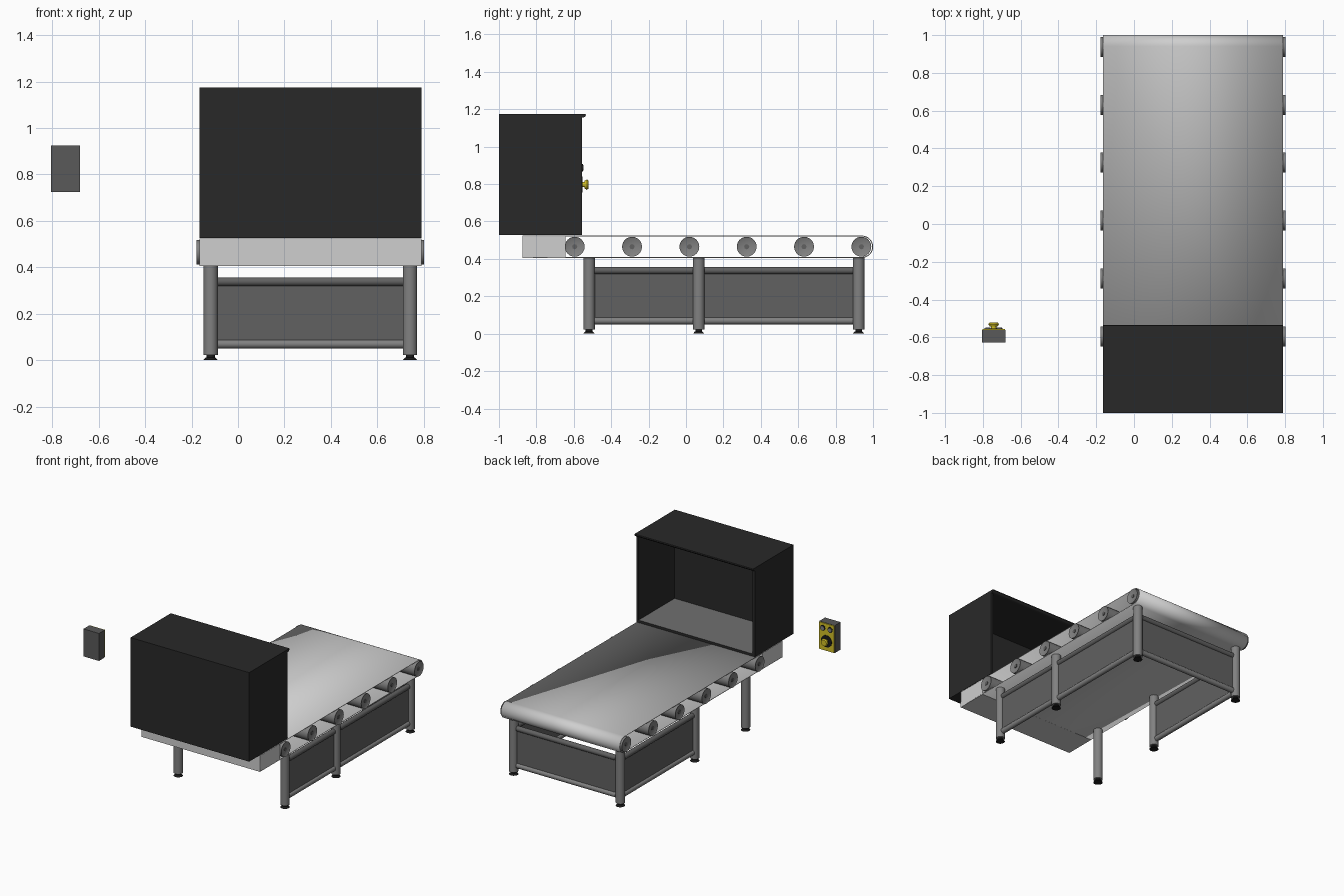
import bpy, bmesh, math
from mathutils import Matrix, Vector

if "Cube" in bpy.data.objects:
    bpy.data.objects.remove(bpy.data.objects["Cube"])


def mat(name, r, g, b):
    m = bpy.data.materials.new(name)
    m.diffuse_color = (r, g, b, 1)
    m.use_nodes = True
    m.node_tree.nodes["Principled BSDF"].inputs["Base Color"].default_value = m.diffuse_color
    return m


BLACK = mat("housing black", 0.022, 0.022, 0.022)
BELT = mat("belt light grey", 0.62, 0.62, 0.62)
STEEL = mat("steel grey", 0.22, 0.22, 0.22)
PANEL = mat("panel grey", 0.12, 0.12, 0.12)
BOX = mat("box grey", 0.10, 0.10, 0.10)
RUBBER = mat("rubber black", 0.01, 0.01, 0.01)
YELLOW = mat("safety yellow", 0.65, 0.53, 0.02)
INNER = mat("inner wall grey", 0.16, 0.16, 0.16)

X0, X1 = -0.165, 0.79          # belt and housing width
XC = (X0 + X1) / 2


def add(name, bm, *mats, smooth=True):
    me = bpy.data.meshes.new(name)
    bm.to_mesh(me)
    bm.free()
    ob = bpy.data.objects.new(name, me)
    bpy.context.collection.objects.link(ob)
    for m in mats:
        me.materials.append(m)
    if smooth:
        bpy.ops.object.select_all(action='DESELECT')
        ob.select_set(True)
        bpy.context.view_layer.objects.active = ob
        bpy.ops.object.shade_smooth_by_angle(angle=math.radians(35))
    return ob


def cube_bm(lo, hi):
    lo, hi = Vector(lo), Vector(hi)
    bm = bmesh.new()
    bmesh.ops.create_cube(bm, size=1, matrix=Matrix.Translation((lo + hi) / 2) @ Matrix.Diagonal((*(hi - lo), 1)))
    return bm


def box(name, lo, hi, m):
    return add(name, cube_bm(lo, hi), m, smooth=False)


def cyl(name, a, b, r, m, r2=None, seg=24, dish=0):
    a, b = Vector(a), Vector(b)
    d = b - a
    bm = bmesh.new()
    rot = d.to_track_quat('Z', 'Y').to_matrix().to_4x4()
    bmesh.ops.create_cone(bm, cap_ends=True, segments=seg, radius1=r, radius2=r if r2 is None else r2,
                          depth=d.length, matrix=Matrix.Translation((a + b) / 2) @ rot)
    if dish:
        caps = [f for f in bm.faces if len(f.verts) > 4]
        bmesh.ops.inset_individual(bm, faces=caps, thickness=0.008, depth=-dish)
    return add(name, bm, m)


def extrude_x(name, pts, x0, x1, m, caps):
    bm = bmesh.new()
    a = [bm.verts.new((x0, y, z)) for y, z in pts]
    b = [bm.verts.new((x1, y, z)) for y, z in pts]
    n = len(pts)
    for i in range(n):
        j = (i + 1) % n
        bm.faces.new((a[i], a[j], b[j], b[i]))
    if caps:
        bm.faces.new(a)
        bm.faces.new(b)
    bmesh.ops.recalc_face_normals(bm, faces=bm.faces)
    return add(name, bm, m)


# Housing: open towards the belt, lighter inside
bm = cube_bm((X0, -1.0, 0.527), (X1, -0.557, 1.175))
mouth = max(bm.faces, key=lambda f: f.normal.y)
bmesh.ops.inset_region(bm, faces=[mouth], thickness=0.025)
ext = bmesh.ops.extrude_face_region(bm, geom=[mouth])
bmesh.ops.translate(bm, vec=(0, -0.415, 0), verts=[g for g in ext["geom"] if isinstance(g, bmesh.types.BMVert)])
if mouth.is_valid:
    bmesh.ops.delete(bm, geom=[mouth], context='FACES_ONLY')
bmesh.ops.recalc_face_normals(bm, faces=bm.faces)
for f in bm.faces:
    c = f.calc_center_median()
    inside = X0 + 0.02 < c.x < X1 - 0.02 and 0.54 < c.z < 1.16 and -0.99 < c.y < -0.56
    floor = f.normal.z > 0.9 and c.z < 0.6
    side = abs(f.normal.x) > 0.9 and inside
    f.material_index = 1 if floor or side else 0
add("housing", bm, BLACK, INNER, smooth=False)

# Rounded lip along the top edge of the mouth
lip = [(-0.56, 1.175), (-0.537, 1.175), (-0.535, 1.168), (-0.541, 1.159), (-0.548, 1.155), (-0.56, 1.155)]
extrude_x("housing_lip", lip, X0, X1, BLACK, True)

# Belt: thin loop with a round rear end
loop = [(-0.873, 0.408), (-0.645, 0.408)]
loop += [(0.941 + 0.057 * math.cos(t), 0.465 + 0.057 * math.sin(t))
         for t in (math.radians(-90 + 180 * i / 16) for i in range(17))]
loop += [(-0.873, 0.522)]
belt = extrude_x("belt", loop, X0, X1, BELT, False)
sol = belt.modifiers.new("thickness", 'SOLIDIFY')
sol.thickness = 0.005
sol.offset = 0
box("belt_end_block", (X0, -0.875, 0.405), (X1, -0.645, 0.525), BELT)

# Rollers with hubs
for i in range(6):
    y = -0.595 + i * 0.3065
    cyl(f"roller_{i}", (-0.178, y, 0.465), (0.802, y, 0.465), 0.053, STEEL, seg=32, dish=0.005)
    cyl(f"roller_hub_{i}", (-0.177, y, 0.465), (0.801, y, 0.465), 0.014, PANEL, seg=8)

# Legs and feet
LX = (-0.118, 0.741)
LY = (-0.518, 0.068, 0.923)
for i, x in enumerate(LX):
    for j, y in enumerate(LY):
        cyl(f"leg_{i}{j}", (x, y, 0.022), (x, y, 0.407), 0.031, STEEL)
        cyl(f"foot_neck_{i}{j}", (x, y, 0.008), (x, y, 0.023), 0.018, RUBBER)
        cyl(f"foot_{i}{j}", (x, y, 0), (x, y, 0.012), 0.031, RUBBER, r2=0.02)


# Side panels with rails between legs
def bay(name, a, b):
    a, b = Vector((*a, 0)), Vector((*b, 0))
    d = (b - a).normalized()
    a, b = a + d * 0.03, b - d * 0.03
    t = Vector((d.y, d.x, 0)) * 0.006
    box(name + "_panel", a - t + Vector((0, 0, 0.07)), b + t + Vector((0, 0, 0.34)), PANEL)
    for tag, z, m in (("lower", 0.069, STEEL), ("upper", 0.338, PANEL)):
        cyl(f"{name}_{tag}_rail", a + Vector((0, 0, z)), b + Vector((0, 0, z)), 0.019, m, seg=16)


bay("right_front", (LX[1], LY[0]), (LX[1], LY[1]))
bay("right_rear", (LX[1], LY[1]), (LX[1], LY[2]))
bay("left_rear", (LX[0], LY[1]), (LX[0], LY[2]))
bay("rear", (LX[0], LY[2]), (LX[1], LY[2]))

# Control box with yellow face, two push buttons and a stop button
box("control_box", (-0.805, -0.628, 0.725), (-0.68, -0.562, 0.925), BOX)
box("control_face", (-0.803, -0.562, 0.727), (-0.682, -0.555, 0.923), YELLOW)
CX = -0.743
for i, x in enumerate((CX - 0.03, CX + 0.03)):
    cyl(f"push_button_ring_{i}", (x, -0.556, 0.887), (x, -0.552, 0.887), 0.02, RUBBER)
    cyl(f"push_button_{i}", (x, -0.556, 0.887), (x, -0.549, 0.887), 0.014, STEEL)
cyl("stop_label", (CX, -0.556, 0.797), (CX, -0.553, 0.797), 0.043, RUBBER, seg=32)
cyl("stop_stem", (CX, -0.556, 0.797), (CX, -0.535, 0.797), 0.014, YELLOW)
cyl("stop_skirt", (CX, -0.542, 0.797), (CX, -0.53, 0.797), 0.021, YELLOW, r2=0.028)
cyl("stop_head", (CX, -0.53, 0.797), (CX, -0.522, 0.797), 0.028, YELLOW, r2=0.022)
